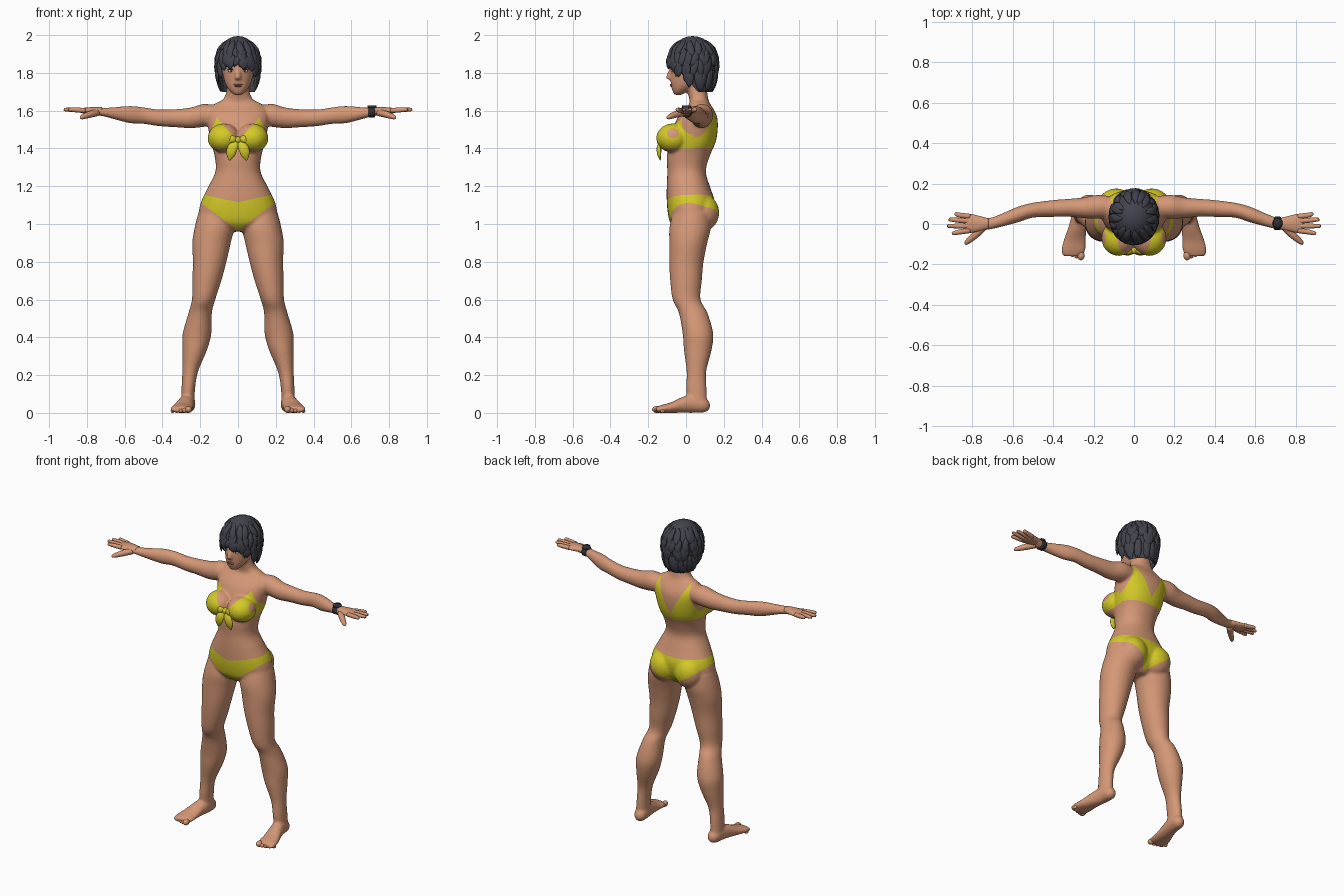
import bpy, bmesh, math, random
from mathutils import Vector, Matrix

random.seed(4)
cube = bpy.data.objects.get("Cube")
if cube:
    bpy.data.objects.remove(cube, do_unlink=True)


def material(name, r, g, b):
    mat = bpy.data.materials.new(name)
    mat.use_nodes = True
    mat.diffuse_color = (r, g, b, 1)
    shader = mat.node_tree.nodes["Principled BSDF"]
    shader.inputs["Base Color"].default_value = (r, g, b, 1)
    shader.inputs["Roughness"].default_value = 0.8
    return mat


SKIN = material("warm skin", .66, .31, .18)
CLOTH = material("yellow cloth", .66, .59, .02)
HAIR = material("dark hair", .056, .056, .075)
STRAP = material("black strap", .03, .03, .035)
LIPS = material("lip tone", .42, .15, .1)
WHITE = material("eye white", .75, .72, .68)


def refine(rows, steps=4):
    """Pass a smooth curve through rows of numbers."""
    out = []
    for i in range(len(rows) - 1):
        p, q = rows[i], rows[i + 1]
        o, r = rows[max(i - 1, 0)], rows[min(i + 2, len(rows) - 1)]
        for k in range(steps):
            t = k / steps
            out.append([b + t * (c - a) / 2 + t * t * (a - 2.5 * b + 2 * c - d / 2)
                        + t ** 3 * (1.5 * (b - c) + (d - a) / 2)
                        for a, b, c, d in zip(o, p, q, r)])
    return out + [list(rows[-1])]


def loft(bm, rings, count=24, power=2.0):
    """Skin a closed tube over rings given as centre and two half axes."""
    loops = []
    for centre, u, v in rings:
        loop = []
        for k in range(count):
            a = math.tau * k / count
            c, s = math.cos(a), math.sin(a)
            c = math.copysign(abs(c) ** (2 / power), c)
            s = math.copysign(abs(s) ** (2 / power), s)
            loop.append(bm.verts.new(Vector(centre) + Vector(u) * c + Vector(v) * s))
        loops.append(loop)
    faces = [bm.faces.new(loops[0][::-1]), bm.faces.new(loops[-1])]
    for low, high in zip(loops, loops[1:]):
        for k in range(count):
            n = (k + 1) % count
            faces.append(bm.faces.new((low[k], low[n], high[n], high[k])))
    bmesh.ops.recalc_face_normals(bm, faces=faces)


def rod(bm, points, widths, flat=1.0, up=(0, 0, 1)):
    """Tapered rod through points; flat squeezes it along the up direction."""
    points = [Vector(p) for p in points]
    d = (points[-1] - points[0]).normalized()
    u = d.cross(Vector(up)).normalized()
    v = u.cross(d)
    rows = refine([(*p, w) for p, w in zip(points, widths)])
    loft(bm, [(r[:3], u * r[3], v * r[3] * flat) for r in rows], 12)


def ball(bm, centre, radii):
    bmesh.ops.create_uvsphere(bm, u_segments=24, v_segments=14, radius=1,
                              matrix=Matrix.LocRotScale(Vector(centre), None, Vector(radii)))


def finish(name, bm, *mats):
    mesh = bpy.data.meshes.new(name)
    bm.to_mesh(mesh)
    bm.free()
    for mat in mats:
        mesh.materials.append(mat)
    for poly in mesh.polygons:
        poly.use_smooth = True
    obj = bpy.data.objects.new(name, mesh)
    bpy.context.collection.objects.link(obj)
    return obj


# Torso and neck: height, depth centre, half width, half depth
body = bmesh.new()
TORSO = [(.96, .02, .045, .06), (1, .02, .18, .1), (1.05, .025, .207, .12),
         (1.12, .025, .195, .127), (1.2, .012, .156, .114), (1.28, .003, .119, .102),
         (1.36, .012, .124, .114), (1.43, .035, .143, .121), (1.5, .048, .157, .12),
         (1.56, .06, .166, .106), (1.6, .068, .16, .083), (1.635, .073, .125, .056),
         (1.66, .068, .08, .05), (1.7, .06, .062, .052), (1.77, .05, .056, .052)]
loft(body, [((0, y, z), (w, 0, 0), (0, d, 0)) for z, y, w, d in refine(TORSO)], 32, 2.2)

# Head with nose
HEAD = [(1.683, -.042, .018, .018), (1.7, -.032, .04, .038), (1.73, -.009, .062, .07),
        (1.77, .01, .076, .092), (1.82, .03, .086, .113), (1.87, .035, .09, .117),
        (1.93, .04, .08, .098), (1.97, .04, .04, .05)]
loft(body, [((0, y, z), (w, 0, 0), (0, d, 0)) for z, y, w, d in refine(HEAD)], 32)
rod(body, [(0, -.076, 1.82), (0, -.088, 1.79), (0, -.09, 1.765)], (.01, .014, .017))

# Limbs, bust and hips on both sides
LEG = [(1.06, .115, .095, .03, .1), (.98, .125, .105, .022, .11), (.9, .14, .102, .012, .101),
       (.8, .15, .089, .002, .091), (.7, .165, .077, 0, .084), (.6, .182, .062, .003, .074),
       (.53, .2, .062, .038, .076), (.42, .217, .076, .063, .081), (.33, .23, .065, .062, .073),
       (.22, .253, .042, .055, .052), (.13, .263, .036, .055, .054), (.05, .266, .036, .06, .052)]
ARM = [(.1, .085, 1.575, .05, .05), (.18, .085, 1.575, .059, .061), (.25, .08, 1.562, .051, .055),
       (.33, .08, 1.56, .044, .048), (.42, .075, 1.562, .041, .044), (.5, .068, 1.574, .037, .044),
       (.57, .048, 1.579, .039, .046), (.65, .02, 1.586, .033, .033),
       (.71, .002, 1.592, .029, .023), (.76, 0, 1.597, .036, .019)]
FOOT = [(.127, .262, .038, .014, .016), (.1, .263, .042, .036, .039), (.04, .268, .05, .041, .05),
        (-.02, .28, .042, .046, .042), (-.08, .293, .028, .055, .028),
        (-.13, .3, .021, .06, .021), (-.158, .303, .017, .05, .014)]
for s in (-1, 1):
    loft(body, [((s * x, y, z), (w, 0, 0), (0, d, 0)) for z, x, w, y, d in refine(LEG)])
    loft(body, [((s * x, y, z), (0, d, 0), (0, 0, h)) for x, y, z, d, h in refine(ARM)])
    loft(body, [((s * x, y, z), (w, 0, 0), (0, 0, h)) for y, x, z, w, h in refine(FOOT)])
    ball(body, (s * .076, -.07, 1.455), (.085, .088, .077))
    ball(body, (s * .088, .09, 1.06), (.092, .086, .098))
body_obj = finish("body", body, SKIN, CLOTH)

# Fuse the body into one soft skin
remesh = body_obj.modifiers.new("fuse", "REMESH")
remesh.mode = "VOXEL"
remesh.voxel_size = .0075
soften = body_obj.modifiers.new("soften", "SMOOTH")
soften.factor = .5
soften.iterations = 6
bpy.context.view_layer.objects.active = body_obj
body_obj.select_set(True)
for name in ("fuse", "soften"):
    bpy.ops.object.modifier_apply(modifier=name)

# Swimwear: front or back, height range, then lower edge and upper edges as (start, slope)
SPLIT = .04
SWIMWEAR = [(True, .92, 1.2, (.965, .75), [(1.115, .22)]),
            (False, .92, 1.2, (.97, .7), [(1.15, .03)]),
            (True, 1.34, 1.6, (1.39, .08), [(1.44, 1.1), (1.83, -2.35)]),
            (False, 1.34, 1.68, (1.395, .08), [(1.435, 1.9), (2.16, -4.75)])]
bm = bmesh.new()
bm.from_mesh(body_obj.data)


def region(front, low, high):
    for f in bm.faces:
        c = f.calc_center_median()
        if abs(c.x) < .25 and low < c.z < high and (c.y < SPLIT) == front:
            yield f, c


for front, low, high, lower, uppers in SWIMWEAR:
    for start, slope in [lower] + uppers:
        for s in (-1, 1):
            faces = [f for f, c in region(front, low, high) if c.x * s >= 0]
            edges = {e for f in faces for e in f.edges}
            verts = {v for f in faces for v in f.verts}
            bmesh.ops.bisect_plane(bm, geom=faces + list(edges) + list(verts), dist=.0001,
                                   plane_co=(0, 0, start), plane_no=(-slope * s, 0, 1))
    for f, c in region(front, low, high):
        x = abs(c.x)
        if c.z > lower[0] + lower[1] * x and all(c.z < a + b * x for a, b in uppers):
            f.material_index = 1
for f in bm.faces:
    f.smooth = True
bm.to_mesh(body_obj.data)
bm.free()

# Hands and toes
for s, side in ((-1, "right"), (1, "left")):
    hand = bmesh.new()
    palm = refine([(.72, .002, .026, .019), (.76, .002, .037, .019),
                   (.81, .003, .047, .016), (.835, .003, .044, .011)])
    loft(hand, [((s * x, y, 1.6), (0, d, 0), (0, 0, h)) for x, y, d, h in palm], 20)
    for base, tip, reach in ((.037, .05, .887), (.014, .022, .915), (-.01, -.01, .922), (-.032, -.046, .9)):
        rod(hand, [(s * .81, base, 1.601), (s * .86, (base + tip) / 2, 1.604),
                   (s * (reach - .006), tip, 1.606), (s * reach, tip, 1.606)],
            (.013, .0125, .009, .003))
    rod(hand, [(s * .745, -.015, 1.59), (s * .785, -.055, 1.58), (s * .825, -.09, 1.566),
               (s * .835, -.1, 1.562)], (.019, .018, .012, .004))
    finish(side + "_hand", hand, SKIN)
    toes = bmesh.new()
    for k in range(5):
        size = .018 if k == 0 else .0135 - .0008 * k
        ball(toes, (s * (.262 + .021 * k), -.156 + .002 * k * k, size), (size, size * 1.3, size))
    finish(side + "_toes", toes, SKIN)

# Bow at the centre of the bikini top
bow = bmesh.new()
ball(bow, (0, -.128, 1.445), (.019, .02, .018))
for s in (-1, 1):
    rod(bow, [(0, -.128, 1.445), (s * .025, -.142, 1.41), (s * .04, -.142, 1.37),
              (s * .047, -.136, 1.337)], (.01, .026, .024, .004), .45, (0, 1, 0))
    rod(bow, [(0, -.128, 1.447), (s * .03, -.14, 1.45), (s * .055, -.142, 1.435)],
        (.008, .02, .005), .6, (0, 1, 0))
finish("bow", bow, CLOTH)

# Eyes, brows and lips
whites, dark, lips = bmesh.new(), bmesh.new(), bmesh.new()
for s in (-1, 1):
    ball(whites, (s * .037, -.067, 1.81), (.017, .009, .007))
    ball(dark, (s * .036, -.071, 1.811), (.007, .0065, .007))
    rod(dark, [(s * .018, -.075, 1.816), (s * .037, -.074, 1.82), (s * .056, -.062, 1.814)],
        (.002, .004, .002))
    rod(dark, [(s * .016, -.079, 1.834), (s * .04, -.074, 1.84), (s * .062, -.058, 1.832)],
        (.003, .005, .002))
ball(lips, (0, -.075, 1.738), (.023, .01, .005))
ball(lips, (0, -.073, 1.731), (.02, .011, .006))
finish("eyes", whites, WHITE)
finish("pupils_and_brows", dark, HAIR)
finish("lips", lips, LIPS)


# Hair cap with layered locks
def hair_edge(az):
    return max(1.7, 1.845 - .13 * max(0, abs(az) - .7))


def hair_point(az, z, grow=1.0):
    h = (z - 1.85) / .145
    spread = math.sqrt(max(0, 1 - h * h)) if h > 0 else 1 - .2 * h * h
    return Vector((.115 * math.sin(az) * spread * grow,
                   .036 - .13 * math.cos(az) * spread * grow, z))


hair = bmesh.new()
COLS, ROWS = 48, 14
grid = []
for i in range(COLS):
    az = math.tau * i / COLS - math.pi
    drop = 1.995 - hair_edge(az)
    grid.append([hair.verts.new(hair_point(az, 1.995 - drop * (j / ROWS) ** 1.6))
                 for j in range(ROWS + 1)])
for i in range(COLS):
    a, b = grid[i], grid[(i + 1) % COLS]
    for j in range(ROWS):
        hair.faces.new((a[j], a[j + 1], b[j + 1], b[j]))
bmesh.ops.remove_doubles(hair, verts=hair.verts, dist=.0005)
bmesh.ops.recalc_face_normals(hair, faces=hair.faces)
for top, length, count in ((1.975, .09, 14), (1.93, .1, 22), (1.88, .1, 26), (1.82, .12, 30)):
    for i in range(count):
        az = math.tau * (i + random.uniform(-.3, .3)) / count - math.pi
        z0 = max(top, hair_edge(az) + .05)
        z1 = max(z0 - length, hair_edge(az) - random.uniform(.005, .03))
        lean = random.uniform(-.25, .25)
        rings = []
        for t, w in ((0, .1), (.2, .7), (.5, 1), (.8, .75), (1, .06)):
            a = az + lean * t
            rings.append((hair_point(a, z0 + (z1 - z0) * t, 1.01 + .03 * t),
                          Vector((math.cos(a), math.sin(a), 0)) * .022 * w,
                          Vector((math.sin(a), -math.cos(a), .3)) * .009 * w))
        loft(hair, rings, 8)
finish("hair", hair, HAIR)

# Watch on the left wrist
watch = bmesh.new()
loft(watch, [((x, .003, 1.592), (0, .033 * g, 0), (0, 0, .028 * g))
             for x, g in ((.692, .9), (.696, 1), (.722, 1), (.726, .9))])
bmesh.ops.create_cone(watch, cap_ends=True, segments=24, radius1=.026, radius2=.023, depth=.014,
                      matrix=Matrix.Translation((.71, .003, 1.621)))
finish("watch", watch, STRAP)
